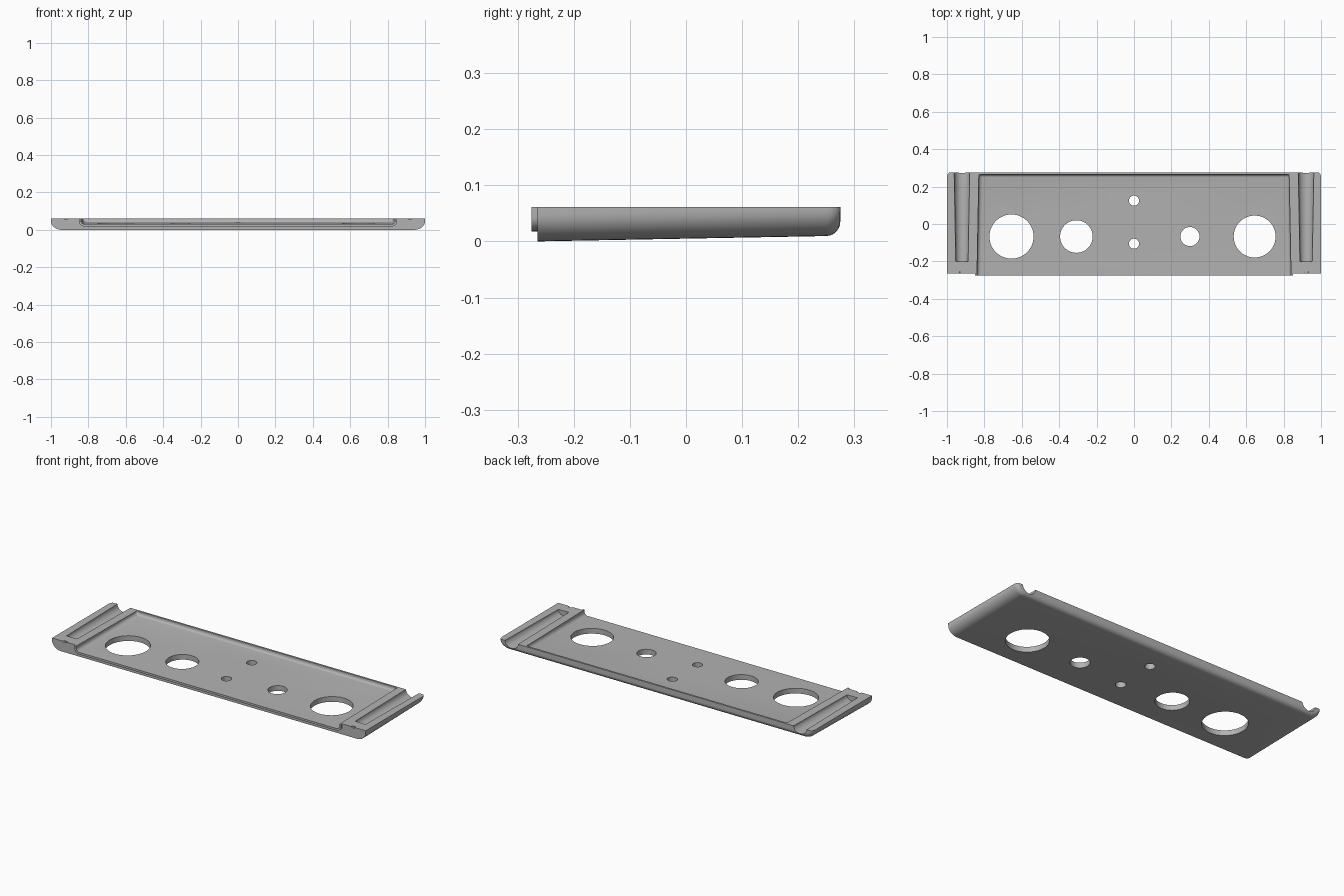
import bpy, bmesh
from math import sin, cos, pi, radians

if "Cube" in bpy.data.objects:
    bpy.data.objects.remove(bpy.data.objects["Cube"])

grey = bpy.data.materials.new("plain grey")
grey.use_nodes = True
grey.diffuse_color = (0.45, 0.45, 0.45, 1)
grey.node_tree.nodes["Principled BSDF"].inputs["Base Color"].default_value = (0.45, 0.45, 0.45, 1)

FRONT, BACK, TOP = -0.265, 0.275, 0.061


def slope(y):
    """Underside height, rising gently to the back."""
    return 0.01 * (y - FRONT) / (BACK - FRONT)


def loft(name, sections):
    """Solid skinned through matching rings of points."""
    bm = bmesh.new()
    rings = [[bm.verts.new(p) for p in s] for s in sections]
    n = len(rings[0])
    for a, b in zip(rings, rings[1:]):
        for i in range(n):
            j = (i + 1) % n
            bm.faces.new((a[i], a[j], b[j], b[i]))
    bm.faces.new(rings[0])
    bm.faces.new(rings[-1])
    bmesh.ops.recalc_face_normals(bm, faces=bm.faces)
    mesh = bpy.data.meshes.new(name)
    bm.to_mesh(mesh)
    bm.free()
    mesh.materials.append(grey)
    obj = bpy.data.objects.new(name, mesh)
    bpy.context.collection.objects.link(obj)
    return obj


def trough(y, half, low, high, rx, rz, steps=8):
    """Cross-section with a flat top and rounded lower corners."""
    arc = [(half - rx + rx * cos(t), low + rz - rz * sin(t))
           for t in (i * pi / 2 / steps for i in range(steps + 1))]
    side = [(half, high)] + arc
    return [(x, y, z) for x, z in side] + [(-x, y, z) for x, z in reversed(side)]


def disc(x, y, z, rx, rz, n=32):
    """Upright ring facing along y."""
    return [(x + rx * cos(2 * pi * i / n), y, z + rz * sin(2 * pi * i / n)) for i in range(n)]


def combine(target, tool, operation):
    mod = target.modifiers.new(operation, 'BOOLEAN')
    mod.operation, mod.object, mod.solver = operation, tool, 'EXACT'
    bpy.context.view_layer.objects.active = target
    bpy.ops.object.modifier_apply(modifier=mod.name)
    bpy.data.objects.remove(tool)


# Body with rounded ends and a rounded lower back edge
R = 0.025
sections = [trough(FRONT, 1.0, 0, TOP, 0.055, 0.048)]
for i in range(7):
    t = i * pi / 12
    y = BACK - R + R * sin(t)
    inset = R * (1 - cos(t))
    sections.append(trough(y, 1 - inset * 0.6, slope(y) + inset, TOP, 0.055, 0.048 - inset))
plate = loft("tray_plate", sections)

# Thin lip along the front of the recess
lip = loft("front_lip", [trough(y, 0.85, 0.018, TOP, 0.03, 0.025) for y in (-0.275, -0.24)])
combine(plate, lip, 'UNION')

# Wide recess, open at the front, with a fillet at the back wall
sections = [trough(y, w, 0.03 + slope(y), 0.1, 0.02, 0.02) for y, w in ((-0.3, 0.84), (0.25, 0.83))]
for i in range(1, 6):
    t = i * pi / 10
    y = 0.25 + 0.014 * sin(t)
    sections.append(trough(y, 0.83, 0.03 + slope(y) + 0.014 * (1 - cos(t)), 0.1, 0.02, 0.02))
combine(plate, loft("recess_cutter", sections), 'DIFFERENCE')

# Round grooves open at the back, and tiny notches at the front
for x in (-0.92, 0.92):
    groove = [disc(x, -0.2, TOP, 0.033, 0.03), disc(x, 0.3, TOP, 0.042, 0.036)]
    combine(plate, loft("groove_cutter", groove), 'DIFFERENCE')
    notch = [disc(x, y, TOP, 0.012, 0.006, 16) for y in (-0.29, -0.255)]
    combine(plate, loft("notch_cutter", notch), 'DIFFERENCE')

# Round through-holes
for x, y, r in ((-0.655, -0.067, 0.118), (-0.308, -0.067, 0.087), (0.299, -0.067, 0.051),
                (0.645, -0.067, 0.112), (0, 0.125, 0.027), (0, -0.105, 0.027)):
    n = 64
    rings = [[(x + r * cos(2 * pi * i / n), y + r * sin(2 * pi * i / n), z) for i in range(n)]
             for z in (-0.05, 0.1)]
    combine(plate, loft("hole_cutter", rings), 'DIFFERENCE')

bpy.ops.object.select_all(action='DESELECT')
plate.select_set(True)
bpy.context.view_layer.objects.active = plate
bpy.ops.object.shade_smooth_by_angle(angle=radians(30))
